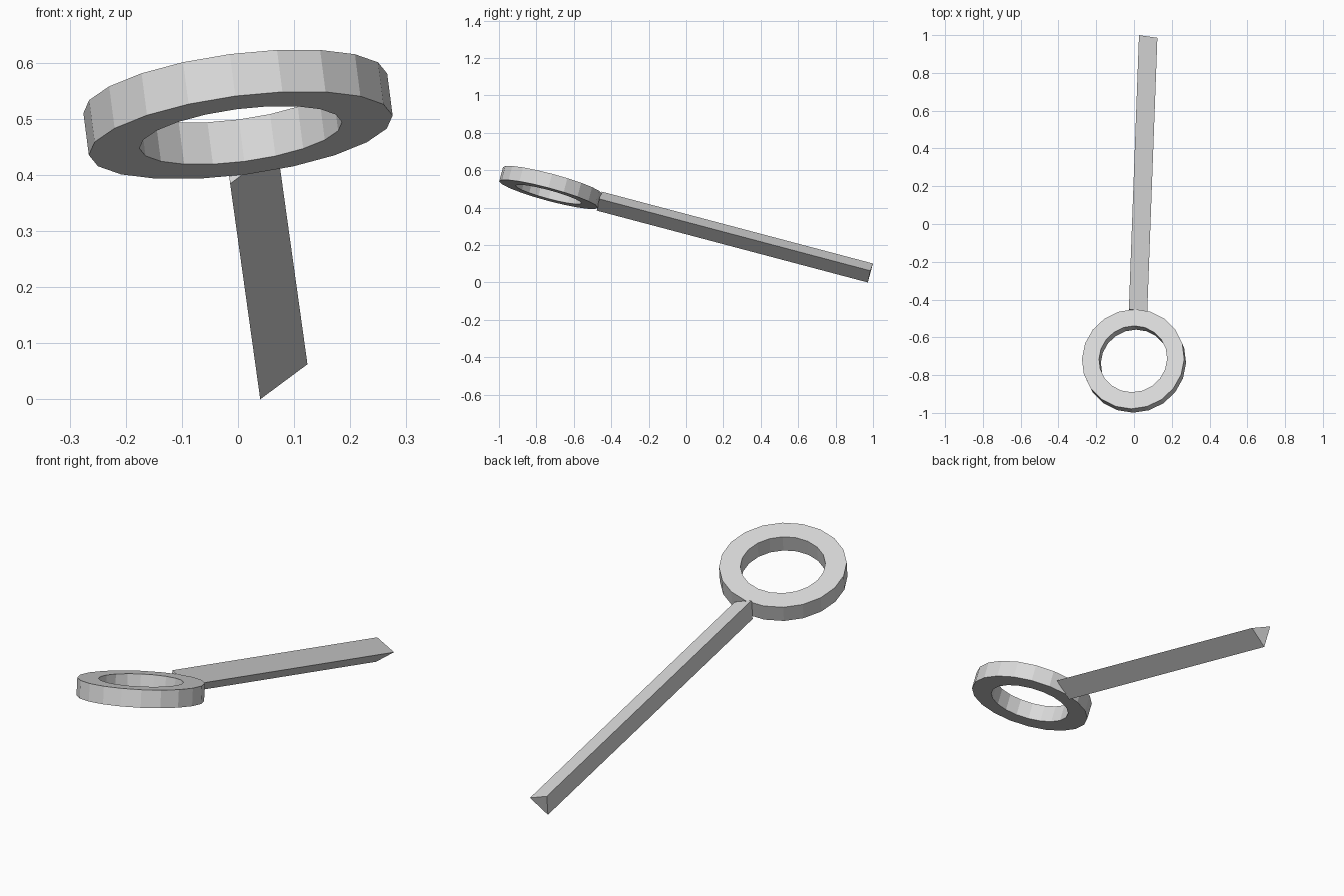
import bpy, bmesh, math
from mathutils import Vector, Matrix

if "Cube" in bpy.data.objects:
    bpy.data.objects.remove(bpy.data.objects["Cube"])

# Tilted frame: the rod runs along u, the ring axis is n
u = Vector((0.037, 1.0, -0.265)).normalized()
n = Vector((-0.13, 0.26, 1.0))
n = (n - u * n.dot(u)).normalized()
v = u.cross(n)
centre = Vector((0.0, -0.725, 0.508))
frame = Matrix.Translation(centre) @ Matrix((v, u, n)).transposed().to_4x4()

grey = bpy.data.materials.new("light_grey")
grey.diffuse_color = (0.7, 0.7, 0.7, 1.0)
grey.use_nodes = True
grey.node_tree.nodes["Principled BSDF"].inputs["Base Color"].default_value = grey.diffuse_color


def finish(name, bm):
    bmesh.ops.recalc_face_normals(bm, faces=bm.faces)
    mesh = bpy.data.meshes.new(name)
    bm.to_mesh(mesh)
    bm.free()
    mesh.materials.append(grey)
    obj = bpy.data.objects.new(name, mesh)
    obj.matrix_world = frame
    bpy.context.collection.objects.link(obj)


# Ring: rectangular section swept around 20 sides, one corner facing the rod
SIDES, OUTER, INNER, HALF = 20, 0.273, 0.182, 0.039
section = [(OUTER, -HALF), (OUTER, HALF), (INNER, HALF), (INNER, -HALF)]
bm = bmesh.new()
rings = []
for i in range(SIDES):
    a = 2 * math.pi * i / SIDES
    rings.append([bm.verts.new((r * math.sin(a), r * math.cos(a), z))
                  for r, z in section])
for i in range(SIDES):
    p, q = rings[i], rings[(i + 1) % SIDES]
    for k in range(4):
        m = (k + 1) % 4
        bm.faces.new((p[k], q[k], q[m], p[m]))
finish("ring_handle", bm)

# Rod: triangular prism with one edge pointing sideways
RADIUS, START, END = 0.061, 0.270, 1.771
bm = bmesh.new()
ends = []
for y in (START, END):
    ends.append([bm.verts.new((RADIUS * math.cos(2 * math.pi * k / 3), y,
                               RADIUS * math.sin(2 * math.pi * k / 3)))
                 for k in range(3)])
for cap in ends:
    bm.faces.new(cap)
for k in range(3):
    m = (k + 1) % 3
    bm.faces.new((ends[0][k], ends[0][m], ends[1][m], ends[1][k]))
finish("triangular_rod", bm)
